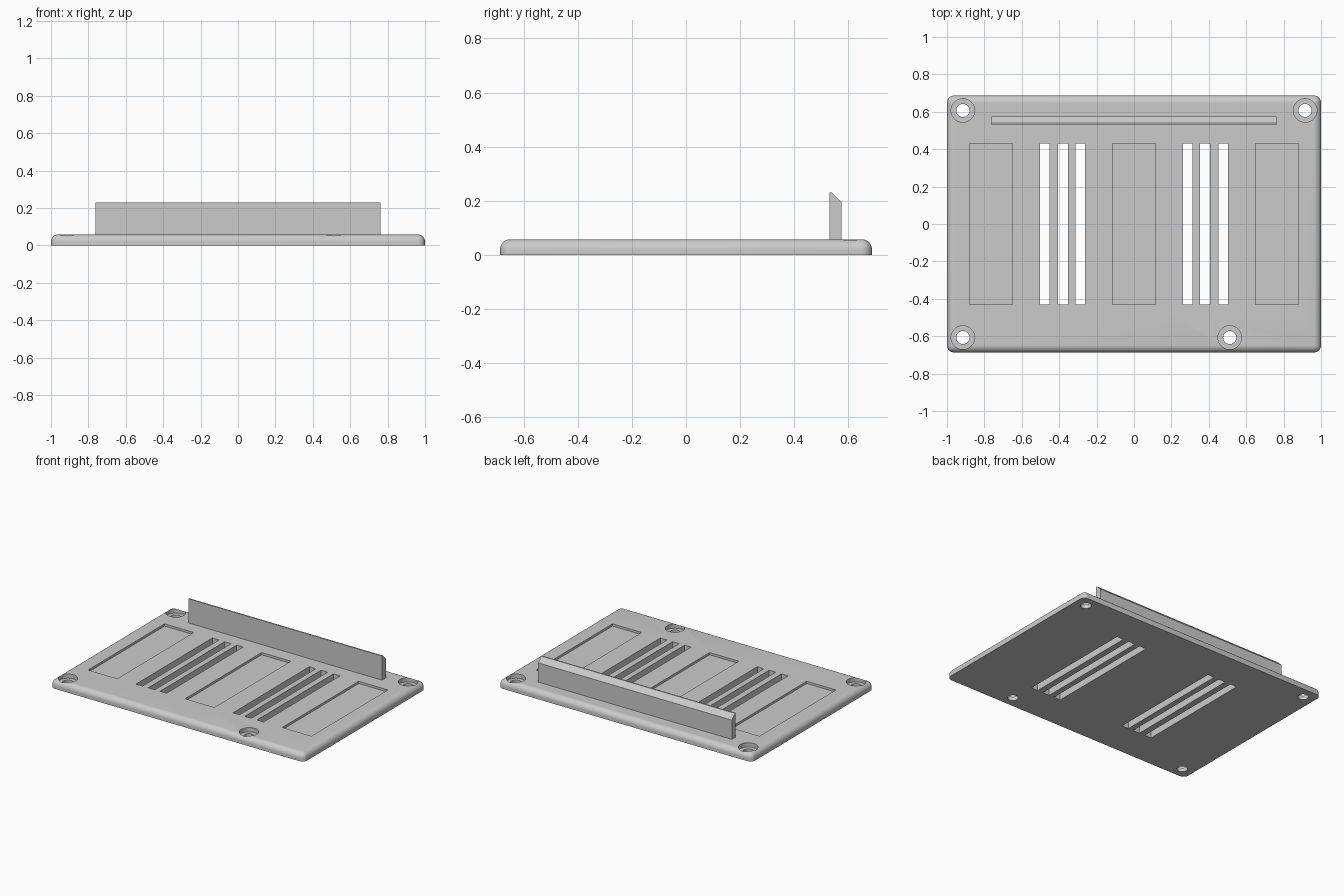
import bpy
import bmesh
import math

if "Cube" in bpy.data.objects:
    bpy.data.objects.remove(bpy.data.objects["Cube"])

grey = bpy.data.materials.new("plain_grey")
grey.use_nodes = True
colour = (0.6, 0.6, 0.6, 1)
grey.diffuse_color = colour
grey.node_tree.nodes["Principled BSDF"].inputs["Base Color"].default_value = colour

THICK = 0.058
HALF_Y = 0.687


def add_object(name, bm):
    bmesh.ops.recalc_face_normals(bm, faces=bm.faces)
    mesh = bpy.data.meshes.new(name)
    bm.to_mesh(mesh)
    bm.free()
    mesh.materials.append(grey)
    obj = bpy.data.objects.new(name, mesh)
    bpy.context.collection.objects.link(obj)
    return obj


def box_mesh(x0, x1, y0, y1, z0, z1):
    bm = bmesh.new()
    bmesh.ops.create_cube(bm, size=1)
    for v in bm.verts:
        v.co.x = x1 if v.co.x > 0 else x0
        v.co.y = y1 if v.co.y > 0 else y0
        v.co.z = z1 if v.co.z > 0 else z0
    return bm


def cylinder_mesh(x, y, radius, z0, z1):
    bm = bmesh.new()
    bmesh.ops.create_cone(bm, cap_ends=True, segments=48,
                          radius1=radius, radius2=radius, depth=z1 - z0)
    bmesh.ops.translate(bm, verts=bm.verts, vec=(x, y, (z0 + z1) / 2))
    return bm


def make_active(obj):
    bpy.ops.object.select_all(action='DESELECT')
    obj.select_set(True)
    bpy.context.view_layer.objects.active = obj


def cut(target, bm):
    cutter = add_object("cutter", bm)
    cutter.hide_render = True
    mod = target.modifiers.new("cut", 'BOOLEAN')
    mod.operation = 'DIFFERENCE'
    mod.solver = 'EXACT'
    mod.object = cutter
    make_active(target)
    bpy.ops.object.modifier_apply(modifier=mod.name)
    bpy.data.objects.remove(cutter)


# Base plate: rounded corners and top rim, flat underside
bm = box_mesh(-1, 1, -HALF_Y, HALF_Y, 0, THICK)
rim = [e for e in bm.edges if any(v.co.z > 0.01 for v in e.verts)]
bmesh.ops.bevel(bm, geom=rim, offset=0.038, segments=8, profile=0.5,
                affect='EDGES', clamp_overlap=True)
plate = add_object("base_plate", bm)

# Through slots, three on each side
for side in (-1, 1):
    for centre in (0.287, 0.38, 0.477):
        x = side * centre
        cut(plate, box_mesh(x - 0.026, x + 0.026, -0.43, 0.43, -0.1, 0.1))

# Shallow rectangular pockets
for x in (-0.765, 0, 0.765):
    cut(plate, box_mesh(x - 0.115, x + 0.115, -0.43, 0.43, THICK - 0.016, 0.1))

# Counterbored screw holes
for x, y in ((-0.915, 0.607), (0.915, 0.607), (-0.915, -0.607), (0.512, -0.607)):
    cut(plate, cylinder_mesh(x, y, 0.063, THICK - 0.03, 0.1))
    cut(plate, cylinder_mesh(x, y, 0.035, -0.1, 0.1))

make_active(plate)
bpy.ops.object.shade_smooth_by_angle(angle=math.radians(30))

# Upright fin with a chamfered back edge
profile = [(0.53, THICK - 0.005), (0.574, THICK - 0.005),
           (0.574, 0.195), (0.539, 0.23), (0.53, 0.23)]
bm = bmesh.new()
face = bm.faces.new([bm.verts.new((-0.763, y, z)) for y, z in profile])
side = bmesh.ops.extrude_face_region(bm, geom=[face])
moved = [g for g in side["geom"] if isinstance(g, bmesh.types.BMVert)]
bmesh.ops.translate(bm, verts=moved, vec=(1.526, 0, 0))
add_object("upright_fin", bm)
